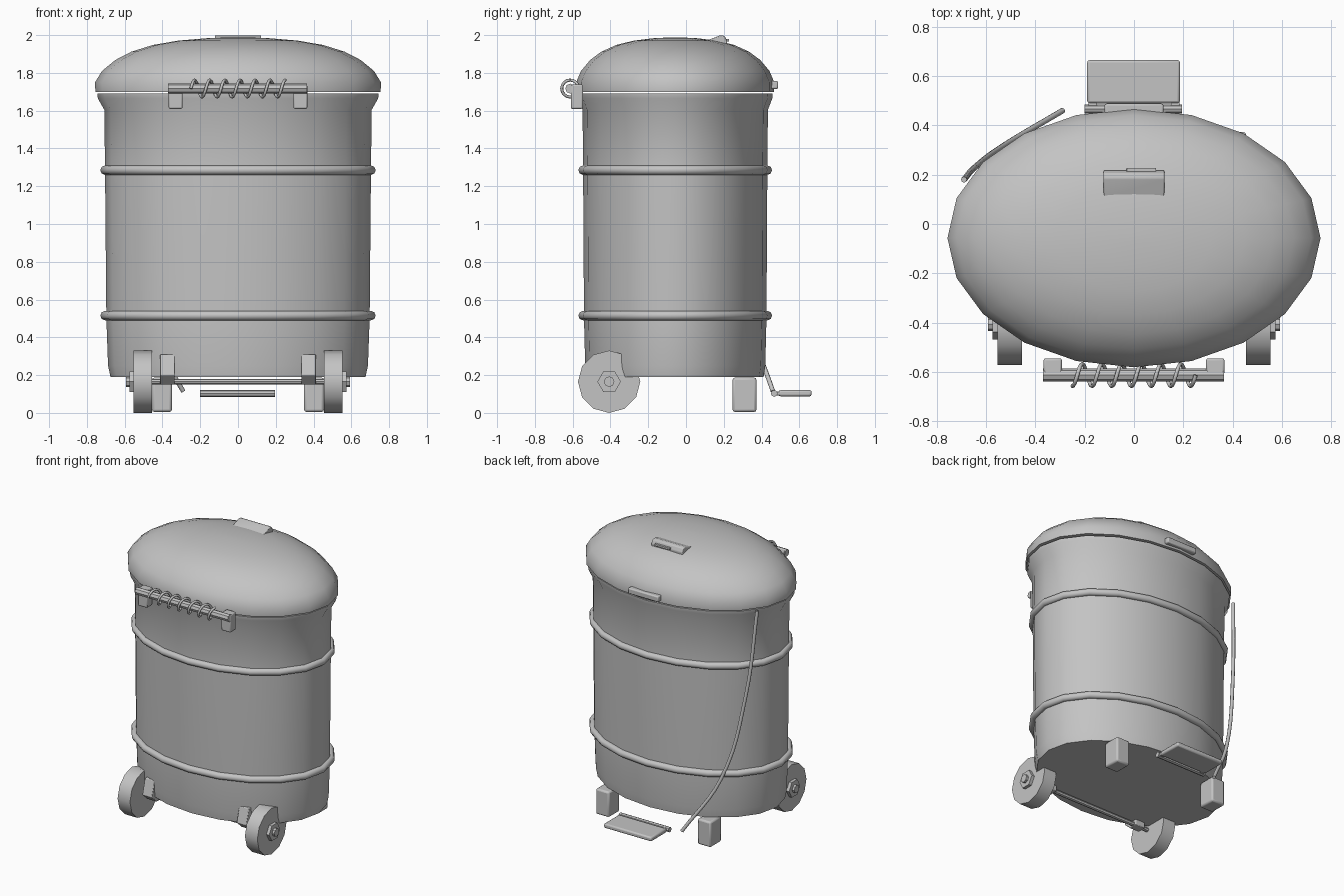
import bpy, bmesh, math
from mathutils import Vector, Matrix

cube = bpy.data.objects.get("Cube")
if cube:
    bpy.data.objects.remove(cube, do_unlink=True)

grey = bpy.data.materials.new("plain_grey")
grey.use_nodes = True
colour = (0.55, 0.55, 0.55, 1)
grey.diffuse_color = colour
grey.node_tree.nodes["Principled BSDF"].inputs["Base Color"].default_value = colour

CENTRE_Y = -0.057   # middle of the oval body
OVAL = 0.693        # depth / width of the oval
SIDES = 20


def finish(name, bm, bevel=0, smooth=35):
    bmesh.ops.recalc_face_normals(bm, faces=bm.faces)
    mesh = bpy.data.meshes.new(name)
    bm.to_mesh(mesh)
    bm.free()
    mesh.materials.append(grey)
    ob = bpy.data.objects.new(name, mesh)
    bpy.context.collection.objects.link(ob)
    if bevel:
        mod = ob.modifiers.new("soft_edges", 'BEVEL')
        mod.width = bevel
        mod.segments = 2
    if smooth:
        bpy.ops.object.select_all(action='DESELECT')
        ob.select_set(True)
        bpy.context.view_layer.objects.active = ob
        bpy.ops.object.shade_smooth_by_angle(angle=math.radians(smooth))
    return ob


def oval_ring(bm, r, z):
    angles = [math.tau * i / SIDES for i in range(SIDES)]
    return [bm.verts.new((r * math.cos(a), CENTRE_Y + r * OVAL * math.sin(a), z)) for a in angles]


def oval_shell(name, profile):
    """Closed oval solid from (radius, height) pairs."""
    bm = bmesh.new()
    rings = [oval_ring(bm, r, z) for r, z in profile]
    for low, high in zip(rings, rings[1:]):
        for i in range(SIDES):
            j = (i + 1) % SIDES
            bm.faces.new((low[i], low[j], high[j], high[i]))
    bm.faces.new(rings[0][::-1])
    bm.faces.new(rings[-1])
    return finish(name, bm)


def box(name, x, y, z, bevel=0.008):
    bm = bmesh.new()
    bmesh.ops.create_cube(bm, size=1)
    for v in bm.verts:
        v.co = Vector([lo + (c + 0.5) * (hi - lo) for c, (lo, hi) in zip(v.co, (x, y, z))])
    return finish(name, bm, bevel)


def prism(name, x0, x1, outline, bevel=0):
    """Extrude a (y, z) outline along x."""
    bm = bmesh.new()
    face = bm.faces.new([bm.verts.new((x0, y, z)) for y, z in outline])
    out = bmesh.ops.extrude_face_region(bm, geom=[face])["geom"]
    for v in out:
        if isinstance(v, bmesh.types.BMVert):
            v.co.x = x1
    return finish(name, bm, bevel)


def rod(name, x0, x1, y, z, r, sides=12, bevel=0):
    """Cylinder lying along x."""
    bm = bmesh.new()
    place = Matrix.Translation(((x0 + x1) / 2, y, z)) @ Matrix.Rotation(math.pi / 2, 4, 'Y')
    bmesh.ops.create_cone(bm, cap_ends=True, segments=sides, radius1=r, radius2=r,
                          depth=abs(x1 - x0), matrix=place)
    return finish(name, bm, bevel)


def tube(name, points, r, closed=False, smooth_path=False):
    curve = bpy.data.curves.new(name, 'CURVE')
    curve.dimensions = '3D'
    curve.bevel_depth = r
    curve.bevel_resolution = 2
    curve.use_fill_caps = True
    curve.resolution_u = 6
    if smooth_path:
        spline = curve.splines.new('BEZIER')
        spline.bezier_points.add(len(points) - 1)
        for bp, p in zip(spline.bezier_points, points):
            bp.co = p
            bp.handle_left_type = bp.handle_right_type = 'AUTO'
    else:
        spline = curve.splines.new('POLY')
        spline.points.add(len(points) - 1)
        for sp, p in zip(spline.points, points):
            sp.co = (*p, 1)
    spline.use_cyclic_u = closed
    curve.materials.append(grey)
    ob = bpy.data.objects.new(name, curve)
    bpy.context.collection.objects.link(ob)
    return ob


# Oval container and domed lid, with a thin gap between them
oval_shell("body", [(0.675, 0.19), (0.688, 0.25), (0.697, 0.5), (0.704, 1.3),
                    (0.708, 1.605), (0.742, 1.665), (0.745, 1.69)])
oval_shell("lid", [(0.755, 1.7), (0.757, 1.75), (0.72, 1.81), (0.65, 1.868), (0.565, 1.912),
                   (0.45, 1.948), (0.315, 1.971), (0.16, 1.984), (0.03, 1.988)])

# Raised hoops around the body
for label, z in (("lower", 0.515), ("upper", 1.285)):
    hoop = [(0.704 * math.cos(a), CENTRE_Y + 0.704 * OVAL * math.sin(a), z)
            for a in (math.tau * i / SIDES for i in range(SIDES))]
    tube(label + "_hoop", hoop, 0.025, closed=True)

# Finger grip on the lid and stop block at the back rim
prism("lid_grip", -0.123, 0.123, [(0.1, 1.93), (0.1, 1.968), (0.185, 2.0), (0.205, 1.995),
                                  (0.218, 1.97), (0.212, 1.92)], 0.005)
box("lid_grip_slot", (-0.03, 0.09), (0.21, 0.228), (1.965, 1.98), 0.002)
box("lid_back_block", (-0.12, 0.12), (0.44, 0.488), (1.715, 1.756))

# Front hinge: rail, end brackets and coil spring
rail_y, rail_z = -0.613, 1.717
rod("hinge_rail", -0.37, 0.365, rail_y, rail_z, 0.026, 8)
turns, steps = 6.25, 16
coil = []
for i in range(int(turns * steps) + 1):
    a = math.tau * i / steps
    coil.append((-0.25 + 0.08 * i / steps, rail_y - 0.045 * math.cos(a), rail_z + 0.045 * math.sin(a)))
tube("hinge_spring", coil, 0.008)

# Paired parts: hinge brackets, feet, wheels and axle supports
axle_y, axle_z = -0.407, 0.165
for label, s in (("left", 1), ("right", -1)):
    box(label + "_hinge_bracket", sorted((s * 0.293, s * 0.367)), (-0.61, -0.545), (1.61, 1.738))
    box(label + "_foot", sorted((s * 0.35, s * 0.455)), (0.247, 0.373), (0.005, 0.187), 0.012)
    rod(label + "_wheel", s * 0.455, s * 0.553, axle_y, axle_z, 0.165)
    rod(label + "_hub", s * 0.55, s * 0.575, axle_y, axle_z, 0.062, 6)
    rod(label + "_axle_cap", s * 0.57, s * 0.592, axle_y, axle_z, 0.028, 8)
    prism(label + "_axle_support", s * 0.335, s * 0.412,
          [(-0.38, 0.15), (-0.44, 0.15), (-0.495, 0.2), (-0.465, 0.31), (-0.38, 0.31)], 0.004)
rod("axle", -0.58, 0.58, axle_y, axle_z, 0.015, 8)

# Foot pedal with pivot bar
box("pedal", (-0.19, 0.187), (0.49, 0.665), (0.088, 0.12), 0.01)
rod("pedal_pivot", -0.2, 0.195, 0.467, 0.103, 0.018, 8)
for s in (-1, 1):
    box("pedal_arm", sorted((s * 0.15, s * 0.185)), (0.465, 0.51), (0.092, 0.114), 0.004)

# Loose pull cord down the back corner
tube("pull_cord", [(-0.69, 0.18, 1.69), (-0.64, 0.235, 1.1), (-0.51, 0.33, 0.5), (-0.29, 0.46, 0.115)],
     0.012, smooth_path=True)
